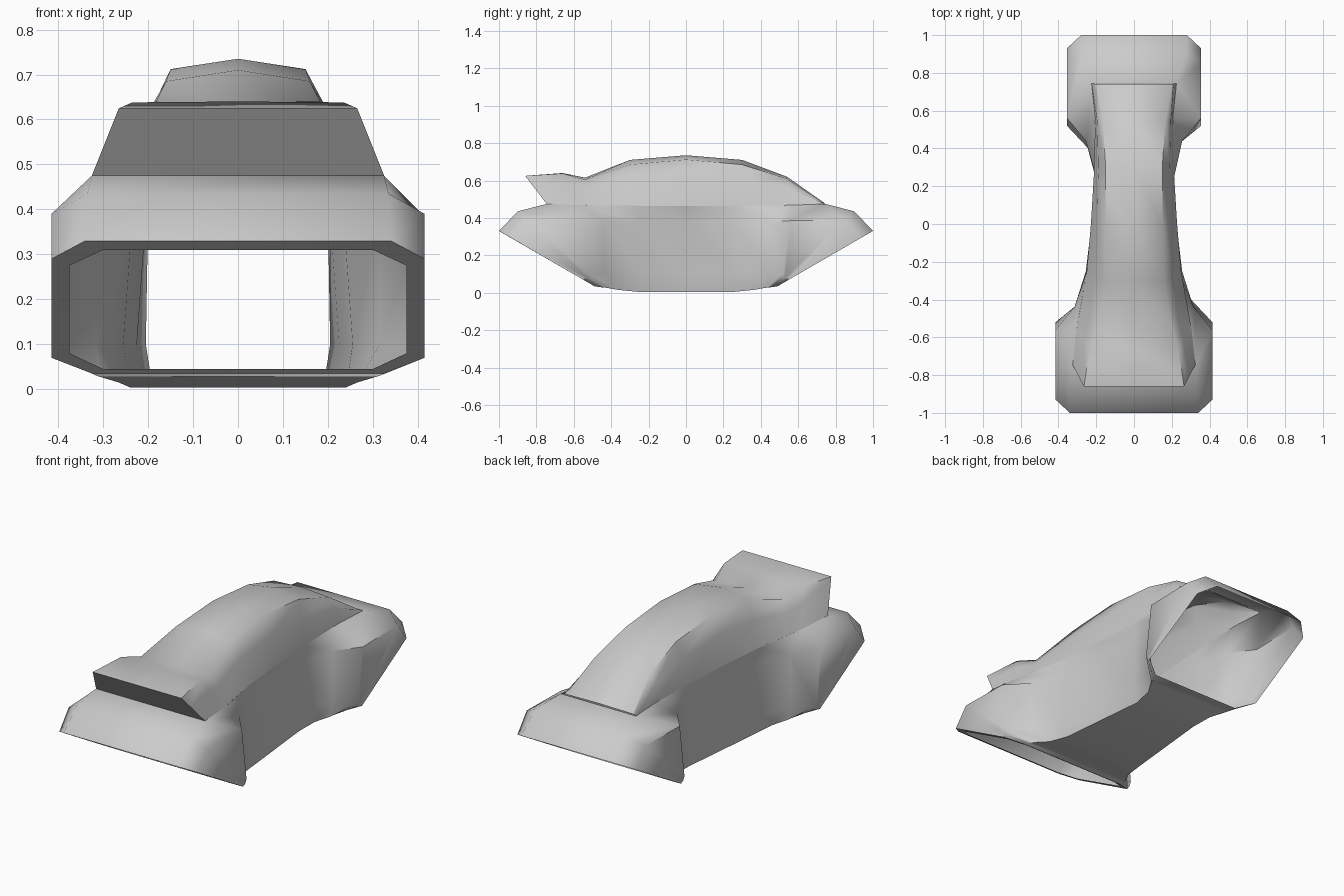
import bpy, bmesh, math

cube = bpy.data.objects.get("Cube")
if cube:
    bpy.data.objects.remove(cube, do_unlink=True)

grey = bpy.data.materials.new("body_grey")
grey.use_nodes = True
colour = (0.6, 0.6, 0.6, 1)
grey.diffuse_color = colour
grey.node_tree.nodes["Principled BSDF"].inputs["Base Color"].default_value = colour


def mirrored(half):
    """Complete a half section with its mirror image across x = 0."""
    return half + [(-x, y, z) for x, y, z in reversed(half)]


def finish(name, bm, outward, angle=55):
    """Weld, orient and shade a mesh, then add it to the scene."""
    bmesh.ops.remove_doubles(bm, verts=bm.verts, dist=0.0005)
    bmesh.ops.dissolve_degenerate(bm, edges=bm.edges, dist=0.0005)
    bmesh.ops.recalc_face_normals(bm, faces=bm.faces)
    bm.faces.ensure_lookup_table()
    # Point the open sheet away from its own middle
    score = sum(f.calc_area() * f.normal.dot(outward(f.calc_center_median())) for f in bm.faces)
    if score < 0:
        bmesh.ops.reverse_faces(bm, faces=bm.faces)
    mesh = bpy.data.meshes.new(name)
    bm.to_mesh(mesh)
    bm.free()
    mesh.materials.append(grey)
    obj = bpy.data.objects.new(name, mesh)
    bpy.context.collection.objects.link(obj)
    bpy.ops.object.select_all(action="DESELECT")
    obj.select_set(True)
    bpy.context.view_layer.objects.active = obj
    bpy.ops.object.shade_smooth_by_angle(angle=math.radians(angle))
    return obj


def loft(bm, rings, closed=lambda i: False):
    """Skin consecutive sections; closed(i) also bridges the last and first points."""
    rows = [[bm.verts.new(p) for p in ring] for ring in rings]
    for i, (a, b) in enumerate(zip(rows, rows[1:])):
        n = len(a)
        for j in range(n if closed(i) else n - 1):
            k = (j + 1) % n
            bm.faces.new((a[j], a[k], b[k], b[j]))


# Flared end sections as (inset from full width, distance from centre, height),
# each running from top corner, high side, low side to bottom corner
FLARE = [
    [(0.075, 1.0, 0.33), (0, 0.93, 0.29), (0, 0.55, 0.07), (0.09, 0.49, 0.035)],
    [(0.08, 0.9, 0.435), (0, 0.85, 0.39), (0, 0.53, 0.08), (0.1, 0.46, 0.03)],
    [(0.09, 0.745, 0.475), (0, 0.56, 0.385), (0, 0.52, 0.1), (0.11, 0.43, 0.027)],
    [(0.11, 0.56, 0.468), (0.1, 0.44, 0.38), (0.1, 0.44, 0.1), (0.15, 0.36, 0.015)],
]


def flare(width, side):
    return [[(width - i, side * y, z) for i, y, z in ring] for ring in FLARE]


nose = flare(0.415, -1)
tail = flare(0.355, 1)
tail[2][0] = (0.225, 0.745, 0.475)
tail[3][0] = (0.205, 0.56, 0.468)

# Waist sections: position, then half widths from shoulder to floor
WAIST = [
    (-0.25, 0.25, 0.235, 0.255, 0.24),
    (0.0, 0.228, 0.205, 0.225, 0.215),
    (0.25, 0.213, 0.2, 0.205, 0.19),
]
LEVELS = (0.465, 0.38, 0.1, 0.004)
waist = [[(w, s[0], z) for w, z in zip(s[1:], LEVELS)] for s in WAIST]

# Lower body: an open tube whose ends are roofed by the hood and the rear deck
halves = nose + waist + tail[::-1]
bm = bmesh.new()
last = len(halves) - 2
loft(bm, [mirrored(h) for h in halves], closed=lambda i: i < 2 or i > last - 2)
finish("lower_body", bm, lambda c: (c.x, 0, c.z - 0.25))

# Cabin sections: shoulder, roof edge position, edge half width, edge and ridge height
CABIN = [
    (nose[2][0], -0.86, 0.265, 0.625, 0.625),
    (nose[3][0], -0.66, 0.235, 0.638, 0.64),
    ((0.285, -0.45, 0.467), -0.54, 0.2, 0.605, 0.615),
    (waist[0][0], -0.3, 0.16, 0.685, 0.71),
    (waist[1][0], 0, 0.15, 0.712, 0.735),
    (waist[2][0], 0.3, 0.15, 0.685, 0.71),
    (tail[3][0], 0.54, 0.165, 0.61, 0.62),
    (tail[2][0], 0.74, 0.2, 0.477, 0.48),
]


def cabin_section(shoulder, y, edge, low, ridge):
    sx, sy, sz = shoulder
    t = 0.62
    bulge = 0.015 if -0.5 < y < 0.6 else 0
    middle = (sx + (edge - sx) * t + bulge, sy + (y - sy) * t, sz + (low - sz) * t)
    half = [shoulder, middle, (edge, y, low)]
    return half + [(0, y, ridge)] + mirrored(half)[3:]


# Cabin, beginning with the overhanging scoop face
sx, sy, sz = nose[2][0]
base = [(sx * f, sy, sz) for f in (1, 1, 0.95, 0, -0.95, -1, -1)]
bm = bmesh.new()
loft(bm, [base] + [cabin_section(*s) for s in CABIN])
finish("cabin", bm, lambda c: (c.x, c.y * 0.2, c.z - 0.4))

# Flat lip around the front opening
inner = [(0.3, -0.965, 0.31), (0.375, -0.905, 0.275), (0.375, -0.565, 0.08), (0.3, -0.505, 0.045)]
bm = bmesh.new()
loft(bm, [mirrored(nose[0]), mirrored(inner)], closed=lambda i: True)
finish("front_lip", bm, lambda c: (0, -0.5, -0.87), 30)
